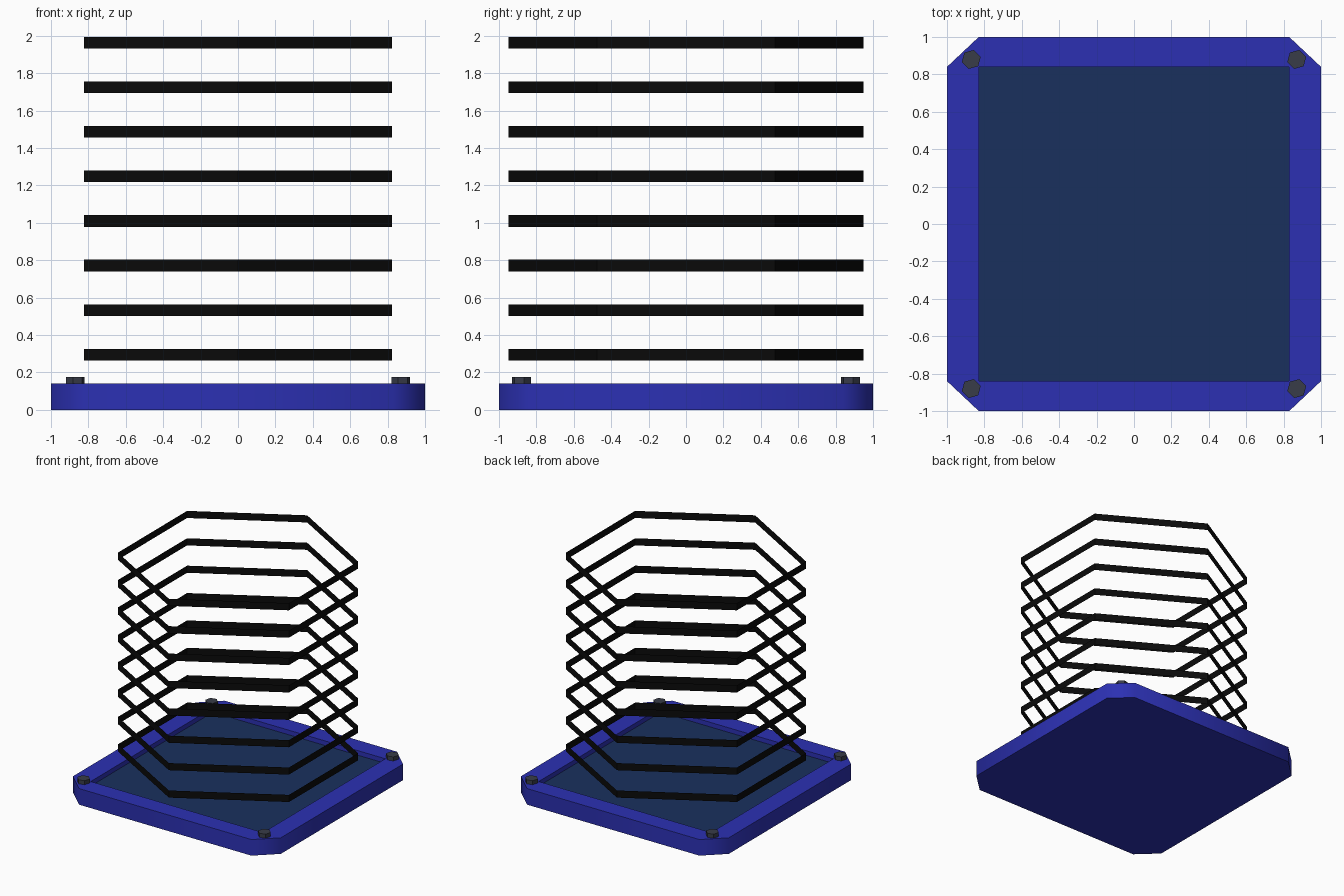
import bpy, bmesh
from math import radians, sin, cos, pi

if "Cube" in bpy.data.objects:
    bpy.data.objects.remove(bpy.data.objects["Cube"])


def material(name, color):
    m = bpy.data.materials.new(name)
    m.diffuse_color = (*color, 1)
    m.use_nodes = True
    m.node_tree.nodes["Principled BSDF"].inputs["Base Color"].default_value = m.diffuse_color
    return m


BLUE = material("blue_frame", (0.025, 0.03, 0.45))
NAVY = material("navy_panel", (0.01, 0.03, 0.11))
BLACK = material("black_band", (0.003, 0.003, 0.003))
DARK = material("dark_bolt", (0.04, 0.045, 0.065))


def add_object(name, bm, mats, smooth=None):
    mesh = bpy.data.meshes.new(name)
    bm.to_mesh(mesh)
    bm.free()
    obj = bpy.data.objects.new(name, mesh)
    bpy.context.collection.objects.link(obj)
    for m in mats:
        mesh.materials.append(m)
    if smooth:
        bpy.ops.object.select_all(action='DESELECT')
        obj.select_set(True)
        bpy.context.view_layer.objects.active = obj
        bpy.ops.object.shade_smooth_by_angle(angle=radians(smooth))
    return obj


def ngon(r, n, turn):
    return [(r * cos(turn + 2 * pi * i / n), r * sin(turn + 2 * pi * i / n))
            for i in range(n)]


def walls(bm, outline, z0, z1):
    """Vertical walls around an outline; returns bottom and top loops."""
    lo = [bm.verts.new((x, y, z0)) for x, y in outline]
    hi = [bm.verts.new((x, y, z1)) for x, y in outline]
    n = len(outline)
    for i in range(n):
        j = (i + 1) % n
        bm.faces.new((lo[i], lo[j], hi[j], hi[i]))
    return lo, hi


# Base tray: clipped-corner slab with a rectangular recess
TOP, FLOOR, IX, IY = 0.14, 0.10, 0.83, 0.84
bm = bmesh.new()
outline = [(1, -IY), (1, IY), (IX, 1), (-IX, 1),
           (-1, IY), (-1, -IY), (-IX, -1), (IX, -1)]
lo, hi = walls(bm, outline, 0, TOP)
bm.faces.new(lo[::-1])
corners = [(IX, -IY), (IX, IY), (-IX, IY), (-IX, -IY)]
floor, rim = walls(bm, corners, FLOOR, TOP)
for i in range(4):
    j = (i + 1) % 4
    a, b, c = hi[2 * i], hi[2 * i + 1], hi[(2 * i + 2) % 8]
    bm.faces.new((a, b, rim[j], rim[i]))     # rim side
    bm.faces.new((b, c, rim[j]))             # rim corner
panel = bm.faces.new(floor)
panel.material_index = 1
bmesh.ops.recalc_face_normals(bm, faces=bm.faces)
add_object("base_tray", bm, [BLUE, NAVY], smooth=60)

# Corner bolts
for sx in (-1, 1):
    for sy in (-1, 1):
        bm = bmesh.new()
        pts = [(x + sx * 0.87, y + sy * 0.88)
               for x, y in ngon(0.052, 6, radians(15))]
        lo, hi = walls(bm, pts, 0.13, 0.175)
        bm.faces.new(lo[::-1])
        bm.faces.new(hi)
        side = ("front" if sy < 0 else "back") + ("_left" if sx < 0 else "_right")
        add_object("bolt_" + side, bm, [DARK])

# Stack of floating hexagonal bands, paper thin
for k in range(8):
    bm = bmesh.new()
    z = 0.295 + k * 0.2382
    walls(bm, ngon(0.95, 6, pi / 2), z - 0.031, z + 0.031)
    add_object(f"hex_band_{k + 1}", bm, [BLACK])
